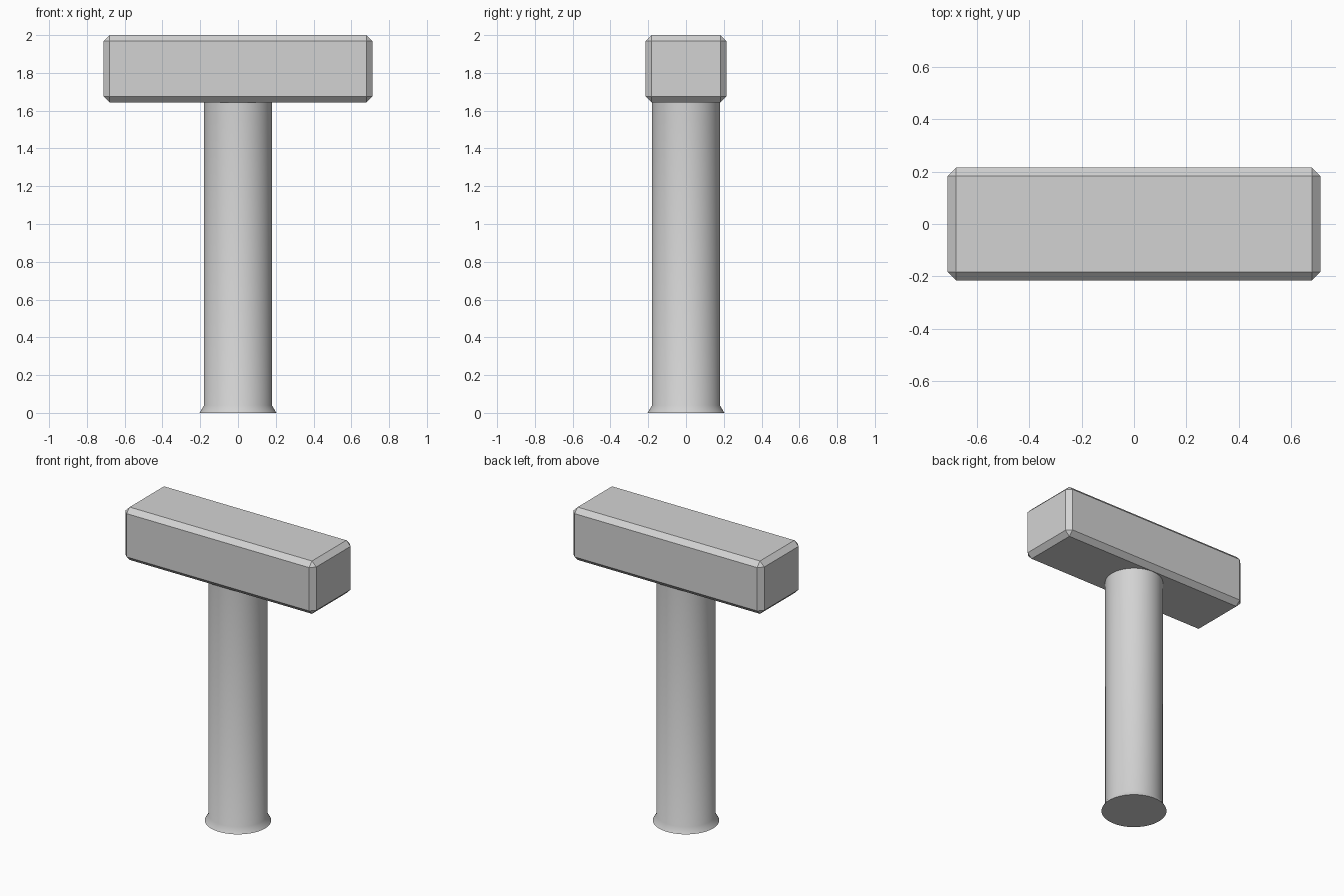
import bpy, bmesh, math

if "Cube" in bpy.data.objects:
    bpy.data.objects.remove(bpy.data.objects["Cube"])

grey = bpy.data.materials.new("plain grey")
grey.diffuse_color = (0.65, 0.65, 0.65, 1)
grey.use_nodes = True
grey.node_tree.nodes["Principled BSDF"].inputs["Base Color"].default_value = grey.diffuse_color


def add_object(name, bm):
    bmesh.ops.recalc_face_normals(bm, faces=bm.faces)
    mesh = bpy.data.meshes.new(name)
    bm.to_mesh(mesh)
    bm.free()
    mesh.materials.append(grey)
    obj = bpy.data.objects.new(name, mesh)
    bpy.context.collection.objects.link(obj)
    bpy.context.view_layer.objects.active = obj
    obj.select_set(True)
    bpy.ops.object.shade_smooth_by_angle(angle=math.radians(30))
    obj.select_set(False)
    return obj


# Handle: round shaft with a flared foot
SIDES = 64
bm = bmesh.new()
rings = []
for radius, z in [(0.203, 0), (0.18, 0.04), (0.18, 1.66)]:
    rings.append([bm.verts.new((radius * math.cos(2 * math.pi * i / SIDES),
                                radius * math.sin(2 * math.pi * i / SIDES), z))
                  for i in range(SIDES)])
for low, high in zip(rings, rings[1:]):
    for i in range(SIDES):
        j = (i + 1) % SIDES
        bm.faces.new((low[i], low[j], high[j], high[i]))
bm.faces.new(rings[0])
bm.faces.new(rings[-1])
add_object("handle", bm)

# Head: long block with chamfered edges
bm = bmesh.new()
bmesh.ops.create_cube(bm, size=1)
for v in bm.verts:
    v.co = (v.co.x * 1.424, v.co.y * 0.43, v.co.z * 0.356 + 1.822)
bmesh.ops.bevel(bm, geom=bm.edges[:], offset=0.032, offset_type='OFFSET',
                segments=1, profile=0.5, affect='EDGES')
add_object("hammer_head", bm)
